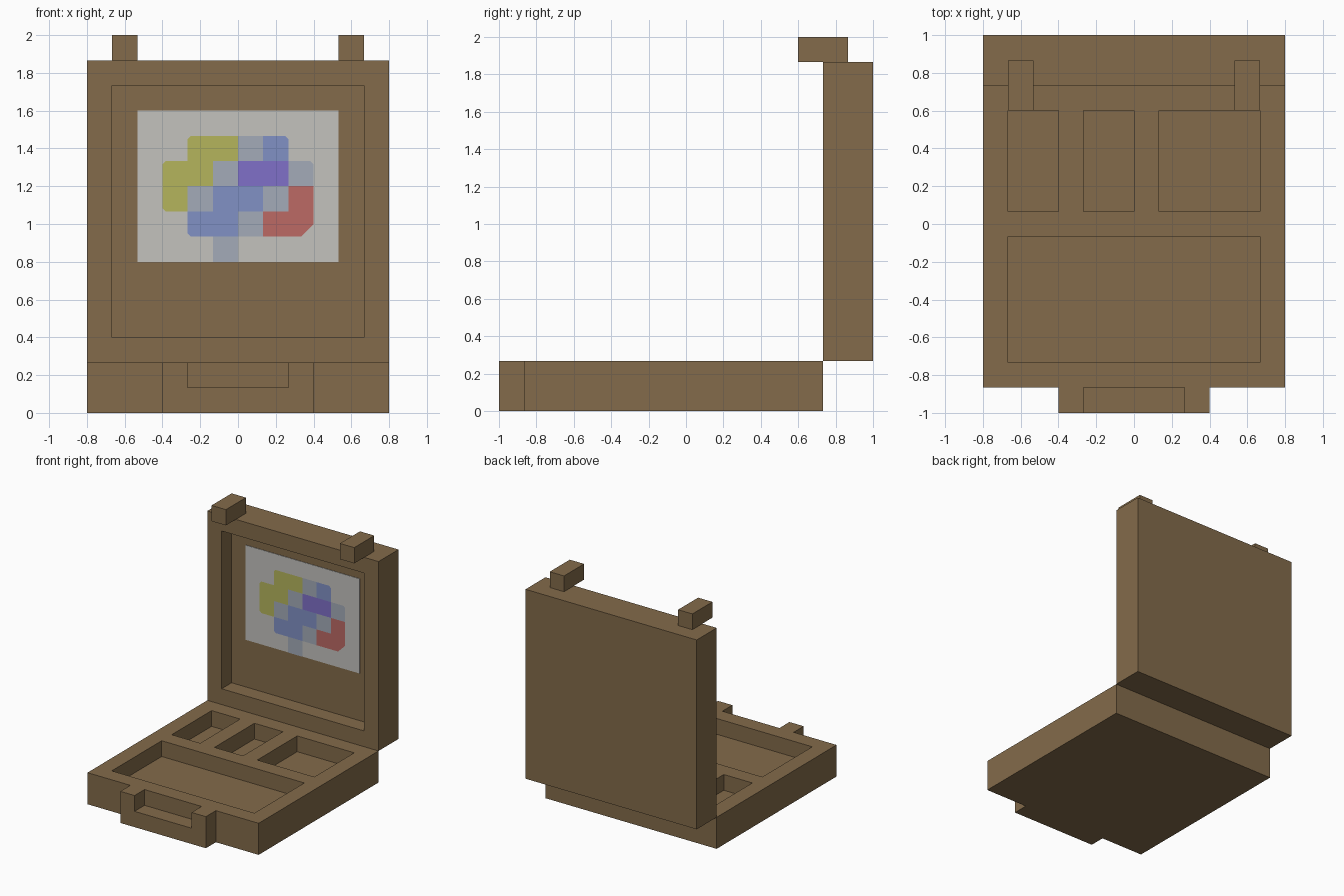
import bpy
import bmesh
from mathutils import Vector

if "Cube" in bpy.data.objects:
    bpy.data.objects.remove(bpy.data.objects["Cube"], do_unlink=True)

U = 2 / 15  # one block unit; the model is 15 units deep and tall


def material(name, colour):
    mat = bpy.data.materials.new(name)
    mat.use_nodes = True
    mat.diffuse_color = (*colour, 1)
    mat.node_tree.nodes["Principled BSDF"].inputs["Base Color"].default_value = (*colour, 1)
    return mat


brown = material("brown wood", (0.227, 0.147, 0.069))
paper = material("pale paper", (0.546, 0.539, 0.515))
inks = {
    "Y": material("yellow ink", (0.462, 0.462, 0.108)),
    "B": material("blue ink", (0.220, 0.285, 0.558)),
    "G": material("grey blue ink", (0.370, 0.410, 0.479)),
    "P": material("purple ink", (0.216, 0.162, 0.578)),
    "R": material("red ink", (0.503, 0.142, 0.130)),
}


def add_object(name, bm, *mats):
    mesh = bpy.data.meshes.new(name)
    bm.to_mesh(mesh)
    bm.free()
    for mat in mats:
        mesh.materials.append(mat)
    obj = bpy.data.objects.new(name, mesh)
    bpy.context.collection.objects.link(obj)
    return obj


def boxes(name, mat, *spans):
    """Boxes given as (low corner, high corner) in block units."""
    bm = bmesh.new()
    for low, high in spans:
        low, high = Vector(low) * U, Vector(high) * U
        made = bmesh.ops.create_cube(bm, size=1)["verts"]
        bmesh.ops.scale(bm, vec=high - low, verts=made)
        bmesh.ops.translate(bm, vec=(low + high) / 2, verts=made)
    return add_object(name, bm, mat)


def carve(obj, *spans):
    """Cut box-shaped pockets and bake the result."""
    cutter = boxes("pocket_cutter", brown, *spans)
    cutter.hide_render = True
    mod = obj.modifiers.new("pockets", "BOOLEAN")
    mod.operation, mod.solver, mod.object = "DIFFERENCE", "EXACT", cutter
    graph = bpy.context.evaluated_depsgraph_get()
    baked = bpy.data.meshes.new_from_object(obj.evaluated_get(graph))
    obj.modifiers.clear()
    obj.data = baked
    bpy.data.objects.remove(cutter, do_unlink=True)


# Base tray: three small pockets behind one wide pocket
base = boxes("base_tray", brown, ((-6, -6.5, 0), (6, 5.5, 2)))
small = [((a, 0.5, 1), (b, 4.5, 3)) for a, b in ((-5, -3), (-2, 0), (1, 5))]
carve(base, ((-5, -5.5, 1), (5, -0.5, 3)), *small)

# Handle with a notch in its top
handle = boxes("handle", brown, ((-3, -7.5, 0), (3, -6.5, 2)))
carve(handle, ((-2, -8, 1), (2, -6, 3)))

# Upright lid with a recessed inner face
lid = boxes("lid", brown, ((-6, 5.5, 2), (6, 7.5, 14)))
carve(lid, ((-5, 5, 3), (5, 6.5, 13)))

# Latches on the lid's top edge
for side, x in (("left", 4.5), ("right", -4.5)):
    boxes(side + "_latch", brown, ((x - 0.5, 4.5, 14), (x + 0.5, 6.5, 15)))

# Picture sheet on the lid's inner face
boxes("picture_sheet", paper, ((-4, 6.47, 6), (4, 6.5, 12)))

# Coloured patches, one letter per block, top row first
LAYOUT = [
    "........",
    "..YYGB..",
    ".YYGPPG.",
    ".YGBBGR.",
    "..BBGRR.",
    "...G....",
]


def blank(row, col):
    return 0 <= row < 6 and 0 <= col < 8 and LAYOUT[row][col] == "."


bm = bmesh.new()
letters = list(inks)
for row, line in enumerate(LAYOUT):
    for col, letter in enumerate(line):
        if letter == ".":
            continue
        centre = Vector((col - 3.5, 6.45, 11.5 - row))
        points = []
        # Corners run counter-clockwise seen from the front
        for dx, dz in ((-1, -1), (1, -1), (1, 1), (-1, 1)):
            corner = centre + Vector((dx, 0, dz)) / 2
            if blank(row, col + dx) and blank(row - dz, col):
                # Free corners are clipped
                cut = 0.5 if letter == "R" else 0.12
                pair = [corner - Vector((dx * cut, 0, 0)), corner - Vector((0, 0, dz * cut))]
                points += pair if dx * dz < 0 else pair[::-1]
            else:
                points.append(corner)
        face = bm.faces.new([bm.verts.new(p * U) for p in points])
        face.material_index = letters.index(letter)
add_object("picture_patches", bm, *inks.values())
